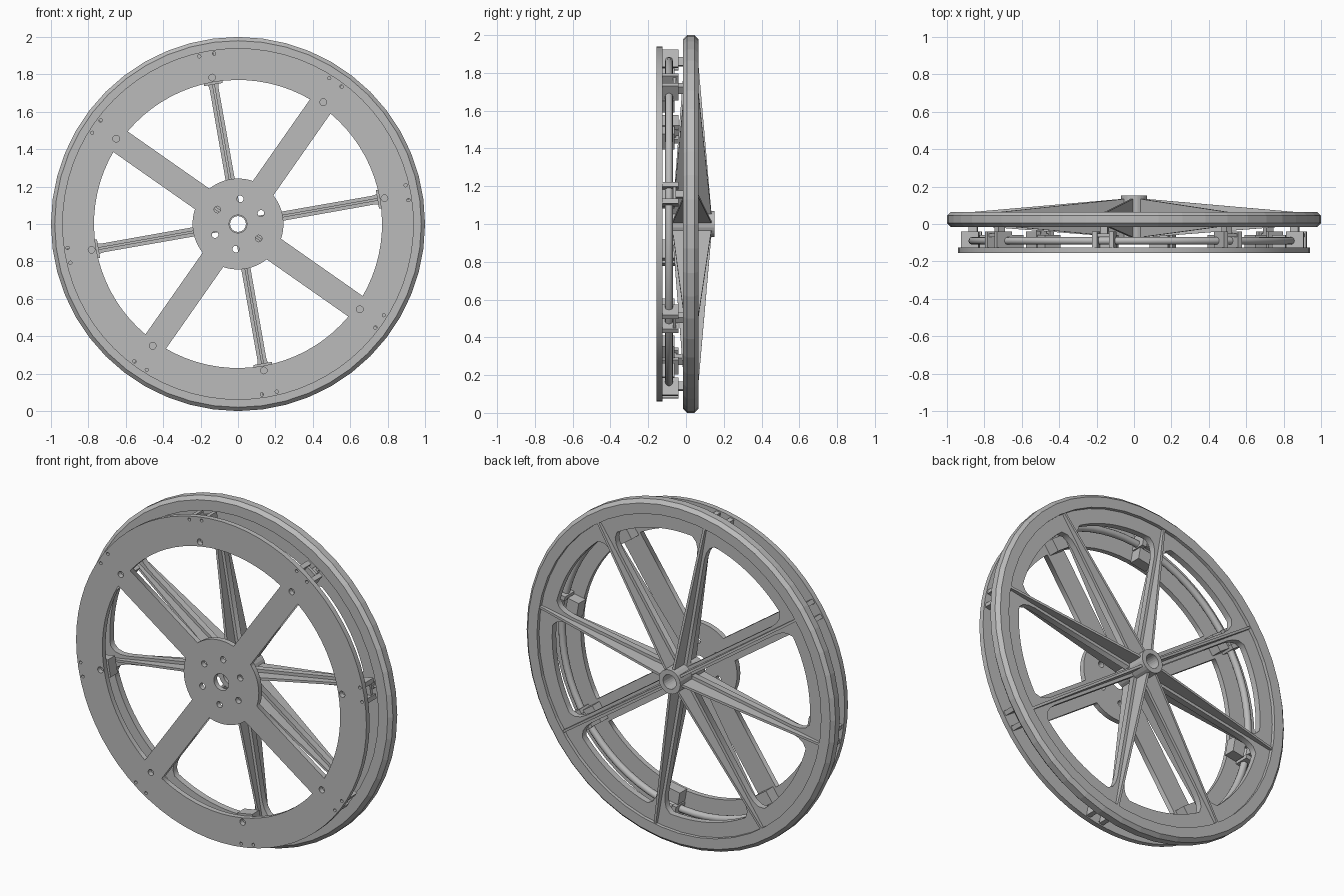
import bpy, bmesh
from math import sin, cos, asin, radians, pi, tau
from mathutils import Matrix, Vector

old = bpy.data.objects.get("Cube")
if old:
    bpy.data.objects.remove(old, do_unlink=True)

grey = bpy.data.materials.new("plain grey")
grey.use_nodes = True
grey.diffuse_color = (0.5, 0.5, 0.5, 1)
grey.node_tree.nodes["Principled BSDF"].inputs["Base Color"].default_value = (0.5, 0.5, 0.5, 1)

CENTRE = Vector((0, 0, 1))
SPOKES = [radians(10 + 45 * k) for k in range(8)]


def add_object(name, mesh):
    mesh.materials.clear()
    mesh.materials.append(grey)
    ob = bpy.data.objects.new(name, mesh)
    bpy.context.collection.objects.link(ob)
    return ob


def finish(name, bm):
    bmesh.ops.recalc_face_normals(bm, faces=bm.faces)
    bmesh.ops.translate(bm, verts=bm.verts, vec=CENTRE)
    mesh = bpy.data.meshes.new(name)
    bm.to_mesh(mesh)
    bm.free()
    return add_object(name, mesh)


def polar(r, a):
    return (r * cos(a), r * sin(a))


def circle(r, n, centre=(0, 0)):
    return [(centre[0] + r * cos(tau * i / n), centre[1] + r * sin(tau * i / n)) for i in range(n)]


def window(a, b, sides, steps=14):
    """Opening between spokes at angles a and b; sides lists (half width, radius)."""
    start = [(r, a + asin(h / r)) for h, r in sides]
    end = [(r, b - asin(h / r)) for h, r in reversed(sides)]

    def arc(p, q):
        return [(p[0], p[1] + (q[1] - p[1]) * i / steps) for i in range(1, steps)]

    loop = start + arc(start[-1], end[0]) + end + arc(end[-1], start[0])
    return [polar(r, t) for r, t in loop]


def plate(name, loops, y0, y1):
    """Flat upright plate from an outline followed by its holes."""
    cu = bpy.data.curves.new(name, 'CURVE')
    cu.dimensions = '2D'
    cu.fill_mode = 'BOTH'
    cu.extrude = (y1 - y0) / 2
    for loop in loops:
        sp = cu.splines.new('POLY')
        sp.points.add(len(loop) - 1)
        for p, (u, v) in zip(sp.points, loop):
            p.co = (u, v, 0, 1)
        sp.use_cyclic_u = True
    tmp = bpy.data.objects.new(name + "_curve", cu)
    bpy.context.collection.objects.link(tmp)
    graph = bpy.context.evaluated_depsgraph_get()
    mesh = bpy.data.meshes.new_from_object(tmp.evaluated_get(graph))
    bpy.data.objects.remove(tmp, do_unlink=True)
    mesh.transform(Matrix.Translation((0, (y0 + y1) / 2, 1)) @ Matrix.Rotation(pi / 2, 4, 'X'))
    mesh.name = name
    return add_object(name, mesh)


def lathe(name, profile, n):
    """Closed (radius, y) profile turned around the axle."""
    bm = bmesh.new()
    rings = []
    for i in range(n):
        c, s = polar(1, tau * i / n)
        rings.append([bm.verts.new((r * c, y, r * s)) for r, y in profile])
    m = len(profile)
    for i in range(n):
        p, q = rings[i], rings[(i + 1) % n]
        for j in range(m):
            k = (j + 1) % m
            bm.faces.new((p[j], p[k], q[k], q[j]))
    return finish(name, bm)


def prisms(name, profile, tangents, half, angles=SPOKES):
    """(radius, y) profile thickened sideways, repeated around the axle."""
    bm = bmesh.new()
    for a in angles:
        c, s = polar(1, a)
        for t in tangents:
            sides = [[bm.verts.new((r * c - w * s, y, r * s + w * c)) for r, y in profile]
                     for w in (t - half, t + half)]
            bm.faces.new(sides[0])
            bm.faces.new(sides[1][::-1])
            n = len(profile)
            for i in range(n):
                j = (i + 1) % n
                bm.faces.new((sides[0][i], sides[1][i], sides[1][j], sides[0][j]))
    return finish(name, bm)


def rect(r0, r1, y0, y1):
    return [(r0, y0), (r1, y0), (r1, y1), (r0, y1)]


# Main wheel: chamfered tyre, spoked web, tapered ribs and hub
lathe("tyre", [(0.92, -0.015), (0.98, -0.015), (1, 0.005), (1, 0.045),
               (0.98, 0.065), (0.92, 0.065)], 48)
flare = [(0.025, 0.068), (0.024, 0.73), (0.03, 0.775), (0.045, 0.81), (0.075, 0.835)]
web = [circle(0.93, 64), circle(0.045, 24)]
web += [window(a, a + radians(45), flare) for a in SPOKES]
plate("wheel_web", web, 0.008, 0.045)
prisms("spoke_ribs", [(0.055, -0.072), (0.925, -0.005), (0.925, 0.06), (0.055, 0.135)], [0], 0.007)
lathe("hub", [(0.042, -0.075), (0.07, -0.075), (0.07, 0.152), (0.042, 0.152)], 24)

# Front plate: ring, four wide spokes, centre disc and bolt holes
quarter = SPOKES[1::2]
loops = [circle(0.94, 72), circle(0.048, 24)]
loops += [window(a, a + pi / 2, [(0.067, 0.243), (0.067, 0.77)], 18) for a in quarter]
loops += [circle(0.018, 12, polar(0.135, radians(25 + 60 * k))) for k in range(6)]
for a in SPOKES:
    loops.append(circle(0.018, 12, polar(0.795, a)))
    loops += [circle(0.009, 8, polar(0.92, a + radians(d))) for d in (-2, 3)]
plate("front_plate", loops, -0.155, -0.125)

# Round tube between plate and wheel
tube = lathe("ring_tube", [(0.865 + u, -0.09 + v) for u, v in circle(0.02, 12)], 72)
for face in tube.data.polygons:
    face.use_smooth = True

# Mounting blocks and tube clips
prisms("mounting_blocks", rect(0.757, 0.83, -0.126, -0.06), [0], 0.05)
prisms("clip_arms", rect(0.835, 0.93, -0.126, -0.04), [-0.04, 0.05], 0.013)
prisms("clip_bridges", rect(0.85, 0.92, -0.07, -0.052), [0.005], 0.045)
prisms("clip_posts", rect(0.85, 0.895, -0.068, 0.01), [0.005], 0.018)
